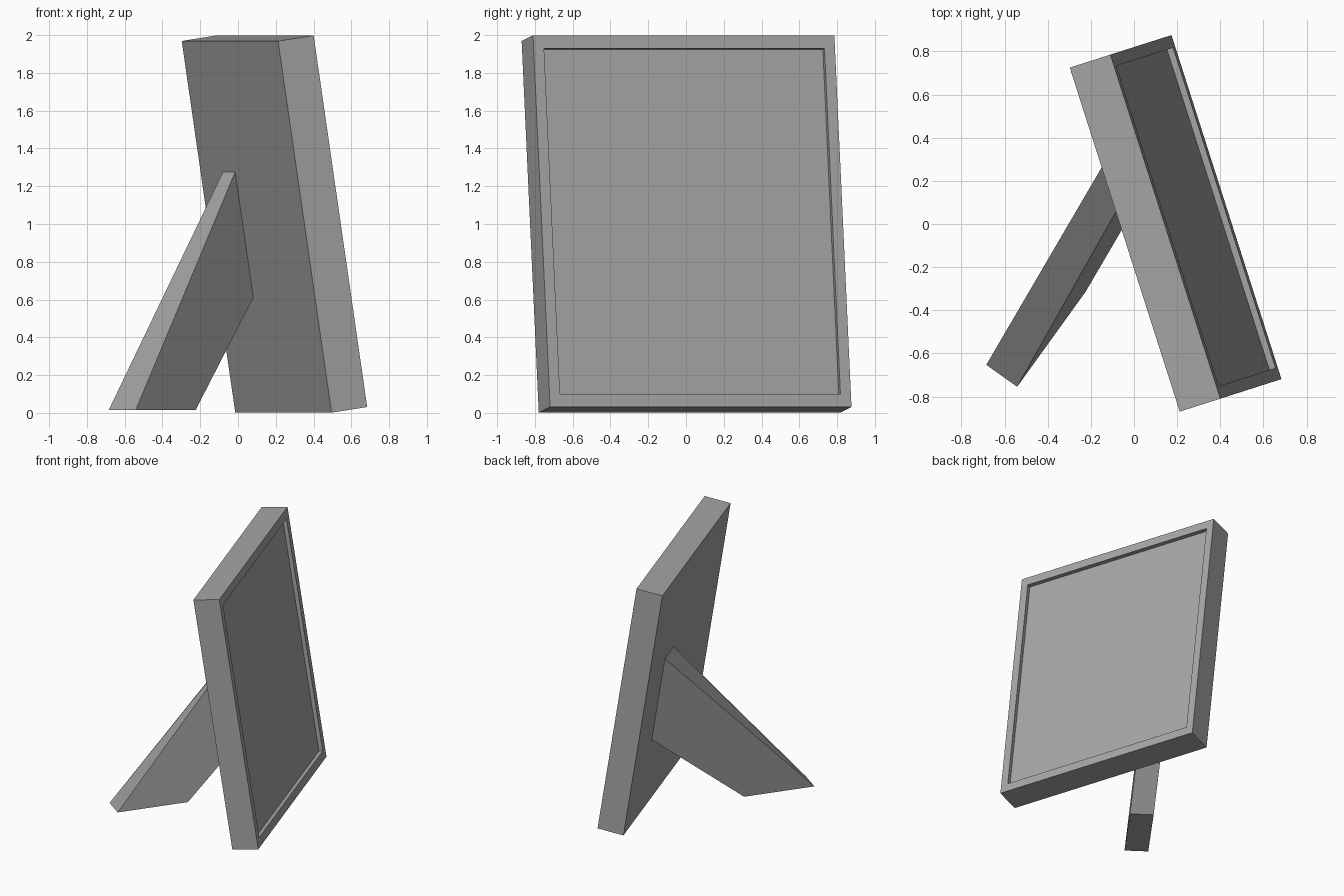
import bpy, bmesh
from math import radians
from mathutils import Vector, Matrix

cube = bpy.data.objects.get("Cube")
if cube:
    bpy.data.objects.remove(cube, do_unlink=True)

grey = bpy.data.materials.new("mid_grey")
grey.use_nodes = True
COLOUR = (0.38, 0.38, 0.38, 1)
grey.diffuse_color = COLOUR
for node in grey.node_tree.nodes:
    if node.type == 'BSDF_PRINCIPLED':
        node.inputs["Base Color"].default_value = COLOUR


def finish(bm, name):
    bmesh.ops.recalc_face_normals(bm, faces=bm.faces)
    mesh = bpy.data.meshes.new(name)
    bm.to_mesh(mesh)
    bm.free()
    mesh.materials.append(grey)
    obj = bpy.data.objects.new(name, mesh)
    bpy.context.collection.objects.link(obj)
    return obj


# Picture frame: a slab with a shallow panel sunk into its front
width, depth, height = 1.675, 0.2, 1.99
side_border, end_border, recess = 0.058, 0.07, 0.03
bm = bmesh.new()
bmesh.ops.create_cube(bm, size=1)
bmesh.ops.scale(bm, vec=(width, depth, height), verts=bm.verts)
bm.normal_update()
front = max(bm.faces, key=lambda f: f.normal.y)
bmesh.ops.inset_region(bm, faces=[front], thickness=0.05)
for v in front.verts:
    v.co.x = (width / 2 - side_border) * (1 if v.co.x > 0 else -1)
    v.co.z = (height / 2 - end_border) * (1 if v.co.z > 0 else -1)
panel = bmesh.ops.extrude_discrete_faces(bm, faces=[front])["faces"][0]
for v in panel.verts:
    v.co.y -= recess
frame = finish(bm, "picture_frame")

# Lean the frame back and turn it
frame.matrix_world = (Matrix.Translation((0.193, 0.003, 1.0))
                      @ Matrix.Rotation(radians(-72.27), 4, 'Z')
                      @ Matrix.Rotation(radians(8.6), 4, 'X'))

# Support leg: a four-sided outline carried across to its far side
outline = [Vector(p) for p in ((-0.542, -0.755, 0.014), (-0.225, -0.315, 0.014),
                               (0.081, 0.208, 0.61), (-0.015, 0.178, 1.275))]
foot_shift = Vector((-0.143, 0.102, 0))
hinge_shift = Vector((-0.065, 0.204, 0))
shifts = (foot_shift, foot_shift, hinge_shift, hinge_shift)
bm = bmesh.new()
near = [bm.verts.new(p) for p in outline]
far = [bm.verts.new(p + s) for p, s in zip(outline, shifts)]
bm.faces.new(near)
bm.faces.new(far[::-1])
for i in range(4):
    j = (i + 1) % 4
    bm.faces.new((near[i], far[i], far[j], near[j]))
finish(bm, "support_leg")
